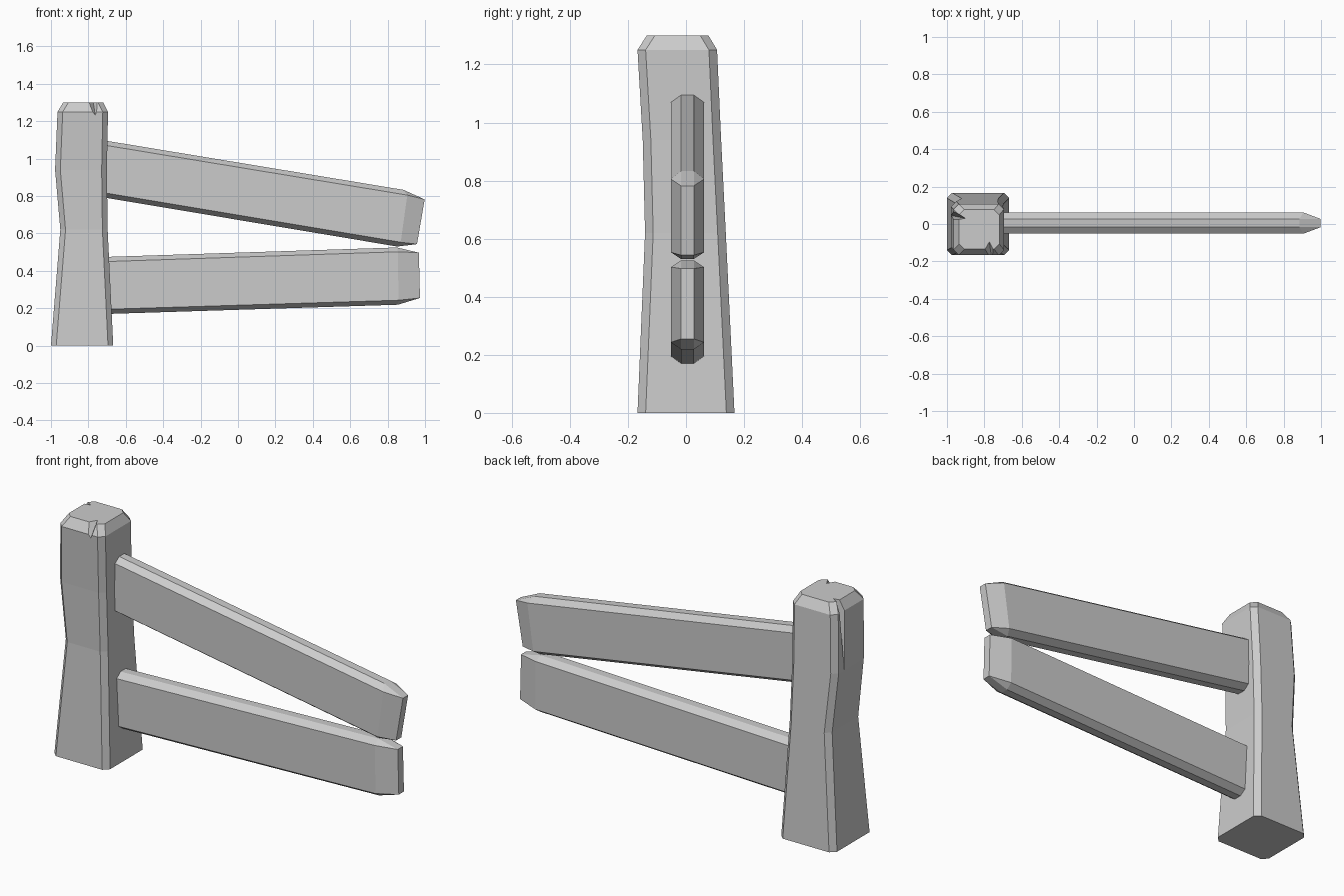
import bpy, bmesh

if "Cube" in bpy.data.objects:
    bpy.data.objects.remove(bpy.data.objects["Cube"])


def finish(name, bm):
    bmesh.ops.remove_doubles(bm, verts=bm.verts, dist=0.0005)
    bmesh.ops.recalc_face_normals(bm, faces=bm.faces)
    me = bpy.data.meshes.new(name)
    bm.to_mesh(me)
    bm.free()
    ob = bpy.data.objects.new(name, me)
    bpy.context.collection.objects.link(ob)
    return ob


def loft(name, rings):
    """Skin a closed solid through rings of equal point count."""
    bm = bmesh.new()
    vs = [[bm.verts.new(p) for p in ring] for ring in rings]
    n = len(vs[0])
    for a, b in zip(vs, vs[1:]):
        for i in range(n):
            j = (i + 1) % n
            bm.faces.new((a[i], a[j], b[j], b[i]))
    bm.faces.new(vs[0])
    bm.faces.new(vs[-1])
    return finish(name, bm)


def post_ring(z, x0, x1, y0, y1, c=0.028):
    return [(x0 + c, y0, z), (x1 - c, y0, z), (x1, y0 + c, z), (x1, y1 - c, z),
            (x1 - c, y1, z), (x0 + c, y1, z), (x0, y1 - c, z), (x0, y0 + c, z)]


def board_ring(top, side_top, side_low, low, half, flat=0.022, cy=0.005):
    """Chamfered plank section from four (x, z) points, mirrored in y."""
    prof = [(top, flat), (side_top, half), (side_low, half), (low, flat)]
    right = [(p[0], cy + w, p[1]) for p, w in prof]
    left = [(p[0], cy - w, p[1]) for p, w in reversed(prof)]
    return right + left


def board(name, start, shoulder, end_top, end_low):
    tip = board_ring(end_top, end_top, end_low, end_low, 0.022)
    return loft(name, [board_ring(*start, 0.057), board_ring(*shoulder, 0.057), tip])


def carve(target, points):
    """Cut a wedge-shaped split out of the target."""
    bm = bmesh.new()
    for p in points:
        bm.verts.new(p)
    bmesh.ops.convex_hull(bm, input=bm.verts)
    cutter = finish("split_cutter", bm)
    cutter.hide_render = True
    mod = target.modifiers.new("split", 'BOOLEAN')
    mod.operation = 'DIFFERENCE'
    mod.solver = 'EXACT'
    mod.object = cutter
    bpy.context.view_layer.objects.active = target
    bpy.ops.object.modifier_apply(modifier=mod.name)
    bpy.data.objects.remove(cutter)


# Post: slightly crooked, bevelled at the top
post = loft("post", [
    post_ring(0.00, -1.000, -0.667, -0.167, 0.167),
    post_ring(0.62, -0.950, -0.697, -0.141, 0.137),
    post_ring(0.94, -0.978, -0.701, -0.149, 0.121),
    post_ring(1.25, -0.965, -0.695, -0.167, 0.107),
    post_ring(1.30, -0.935, -0.720, -0.135, 0.077),
])

# Splits in the post top: short front notch, long crack on the left side
carve(post, [(-0.835, -0.19, 1.31), (-0.72, -0.19, 1.31),
             (-0.775, -0.085, 1.31), (-0.76, -0.19, 1.21)])
carve(post, [(-1.0, 0.095, 1.31), (-1.0, 0.015, 1.31),
             (-0.90, 0.03, 1.31), (-1.0, 0.05, 0.84)])

# Rails
board("upper_rail",
      [(-0.75, 1.103), (-0.75, 1.078), (-0.75, 0.823), (-0.75, 0.798)],
      [(0.885, 0.833), (0.905, 0.805), (0.870, 0.553), (0.852, 0.530)],
      (0.998, 0.782), (0.957, 0.543))
board("lower_rail",
      [(-0.75, 0.473), (-0.75, 0.448), (-0.75, 0.193), (-0.75, 0.168)],
      [(0.850, 0.525), (0.855, 0.502), (0.858, 0.243), (0.855, 0.219)],
      (0.967, 0.497), (0.973, 0.255))
